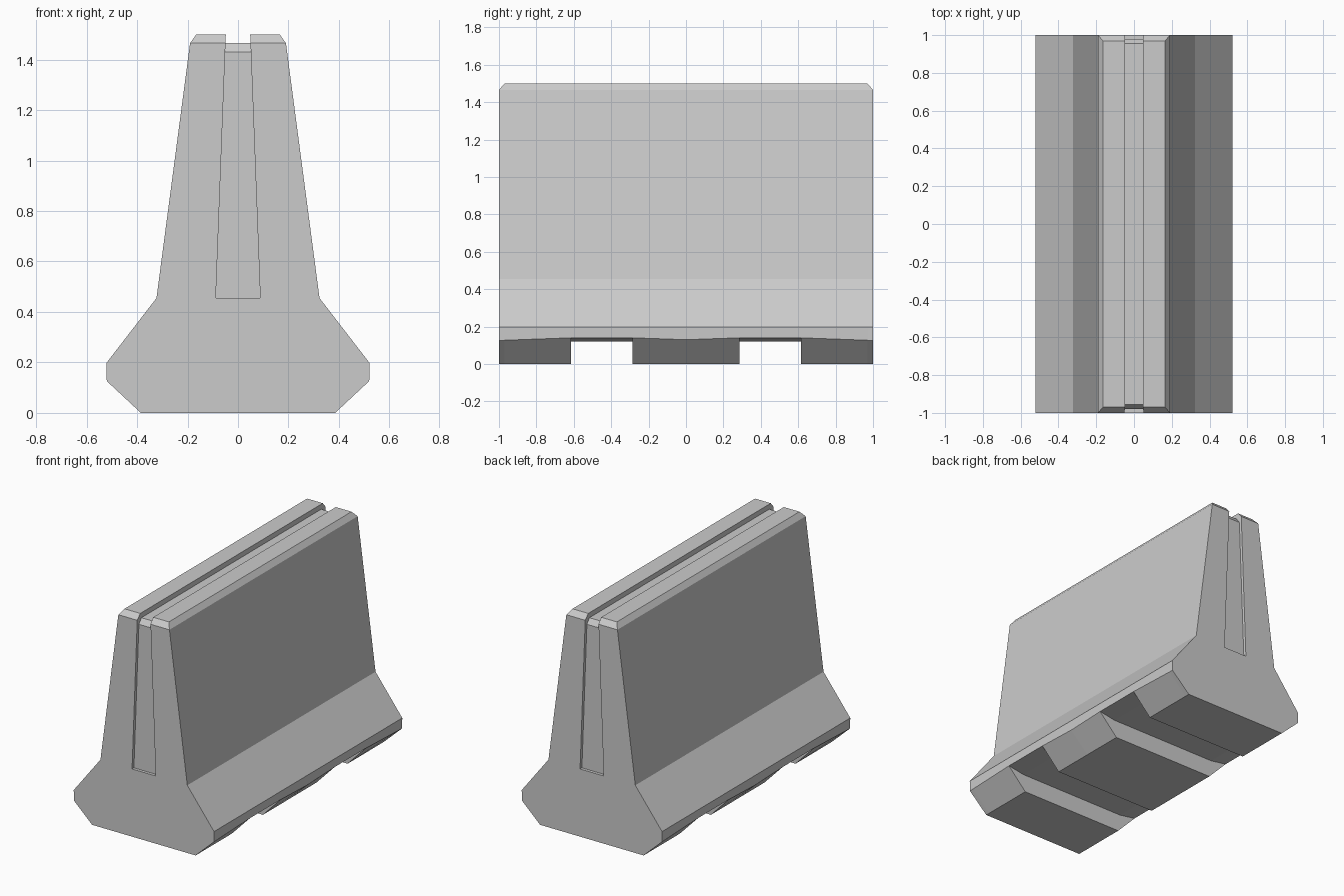
import bpy, bmesh

if "Cube" in bpy.data.objects:
    bpy.data.objects.remove(bpy.data.objects["Cube"])


def make_object(name, verts, faces, dissolve=False):
    bm = bmesh.new()
    vs = [bm.verts.new(v) for v in verts]
    for f in faces:
        bm.faces.new([vs[i] for i in f])
    bmesh.ops.remove_doubles(bm, verts=bm.verts, dist=1e-5)
    if dissolve:
        bmesh.ops.dissolve_limit(bm, angle_limit=0.002, verts=bm.verts, edges=bm.edges)
    bmesh.ops.recalc_face_normals(bm, faces=bm.faces)
    me = bpy.data.meshes.new(name)
    bm.to_mesh(me)
    bm.free()
    ob = bpy.data.objects.new(name, me)
    bpy.context.collection.objects.link(ob)
    return ob


def loft(name, rings, dissolve=False):
    """Skin closed rings of equal length and cap both ends."""
    n = len(rings[0])
    verts = [v for r in rings for v in r]
    faces = [(k * n + i, k * n + (i + 1) % n, (k + 1) * n + (i + 1) % n, (k + 1) * n + i)
             for k in range(len(rings) - 1) for i in range(n)]
    faces += [tuple(range(n)), tuple(range(len(verts) - n, len(verts)))]
    return make_object(name, verts, faces, dissolve)


# Barrier cross-section; the lower toe edge waves slightly along the length
def section(y, toe, end=False):
    top = (0.19, 1.465) if end else (0.165, 1.5)
    half = [(0.385, 0), (0.52, toe), (0.522, 0.197), (0.323, 0.455), (0.19, 1.465), top]
    ring = half + [(-x, z) for x, z in reversed(half)]
    return [(x, y, z) for x, z in ring]


half_stations = [(0.285, 0.14), (0.615, 0.14), (0.97, 0.127), (1.0, 0.126)]
stations = [(-y, t) for y, t in reversed(half_stations)] + [(0, 0.13)] + half_stations
body = loft("concrete_barrier",
            [section(y, t, abs(y) == 1.0) for y, t in stations], True)

# Tapered slot running up one end, along the top and down the other end
path = [(1.2, 0.455), (0.98, 0.455), (0.98, 1.43), (0.955, 1.465)]
outline = path + [(-y, z) for y, z in reversed(path)] + [(-1.2, 1.7), (1.2, 1.7)]


def slot_width(z):
    return 0.088 - 0.038 * (z - 0.455)


slot = loft("slot_cutter", [[(s * slot_width(z), y, z) for y, z in outline] for s in (-1, 1)])
cutters = [slot]

# Forklift notches through the base, flaring upward at the sides
notch = [(0.7, -0.1), (0.7, 0.14), (0.52, 0.14), (0.40, 0.12)]
notch += [(-x, z) for x, z in reversed(notch)]
for s in (-1, 1):
    cutters.append(loft("notch_cutter", [[(x, s * y, z) for x, z in notch]
                                         for y in (0.285, 0.615)]))

# Apply the cuts
bpy.context.view_layer.objects.active = body
for c in cutters:
    c.hide_render = True
    m = body.modifiers.new("cut", 'BOOLEAN')
    m.operation = 'DIFFERENCE'
    m.solver = 'EXACT'
    m.object = c
    bpy.ops.object.modifier_apply(modifier=m.name)
    bpy.data.objects.remove(c)
